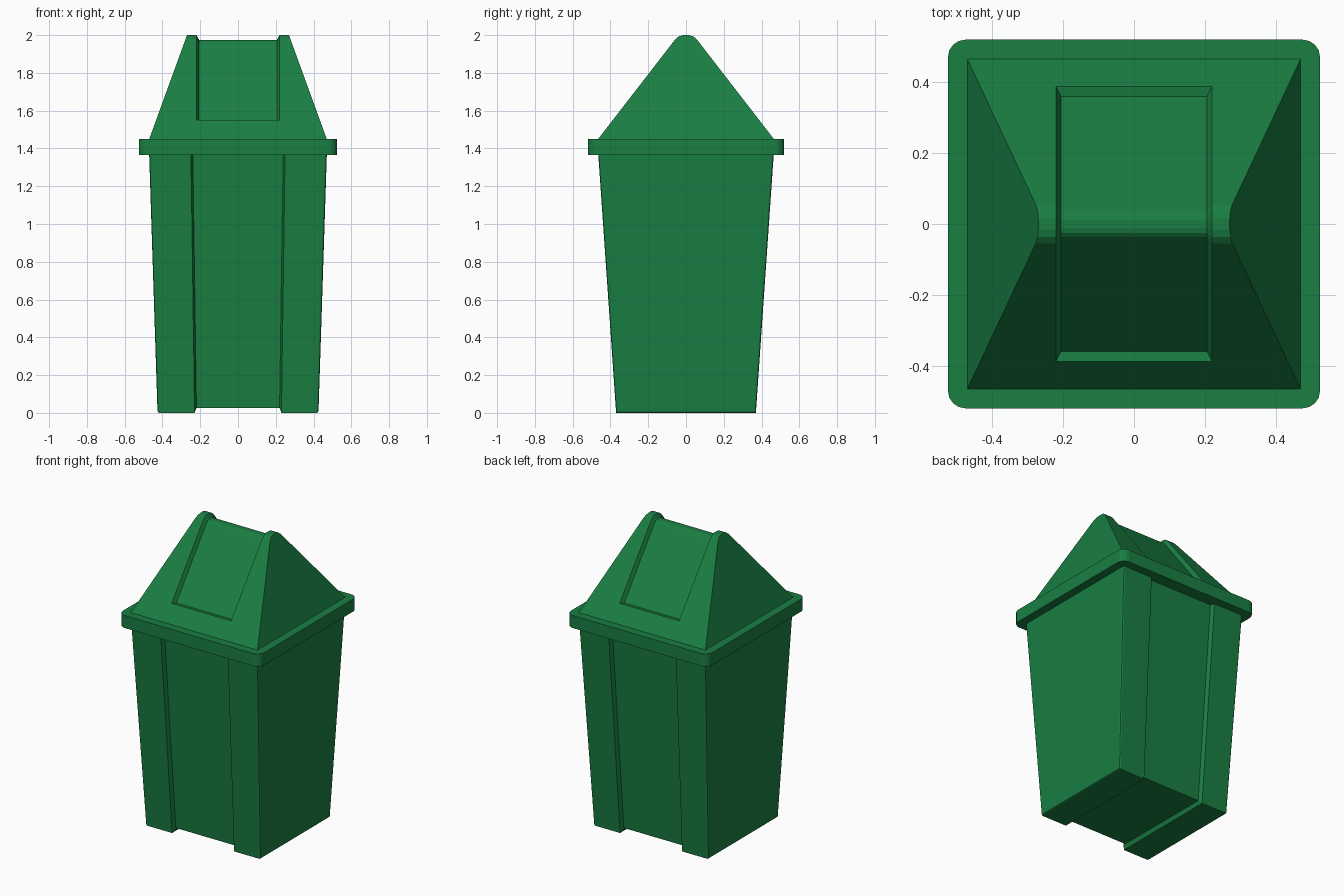
import bpy, bmesh

if "Cube" in bpy.data.objects:
    bpy.data.objects.remove(bpy.data.objects["Cube"])

green = bpy.data.materials.new("green_plastic")
green.diffuse_color = (0.01, 0.21, 0.055, 1)
green.use_nodes = True
green.node_tree.nodes["Principled BSDF"].inputs["Base Color"].default_value = green.diffuse_color


def finish(name, bm):
    mesh = bpy.data.meshes.new(name)
    bm.to_mesh(mesh)
    bm.free()
    mesh.materials.append(green)
    obj = bpy.data.objects.new(name, mesh)
    bpy.context.collection.objects.link(obj)
    return obj


def wrapped_shell(name, rows, recess, inset, depth, corner=0.0):
    """Solid from (y, z, half strip, half width) rows, with a recessed centre strip."""
    bm = bmesh.new()
    grid = [[bm.verts.new((x, y, z)) for x in (-xe, -xc, xc, xe)]
            for y, z, xc, xe in rows]
    n = len(rows)
    centre = []
    for i in range(n):
        a, b = grid[i], grid[(i + 1) % n]
        for c in range(3):
            f = bm.faces.new((a[c], a[c + 1], b[c + 1], b[c]))
            if c == 1 and i in recess:
                centre.append(f)
    caps = [bm.faces.new([r[k] for r in grid]) for k in (0, 3)]
    bmesh.ops.recalc_face_normals(bm, faces=bm.faces[:])
    cap_edges = [e for f in caps for e in f.edges]
    bmesh.ops.inset_region(bm, faces=centre, thickness=inset, depth=-depth,
                           use_even_offset=True, use_boundary=True)
    if corner:
        bmesh.ops.bevel(bm, geom=cap_edges, offset=corner, segments=2,
                        profile=0.5, affect='EDGES')
    return finish(name, bm)


# Tapered bin body; the channel runs down the front, under and up the back
wrapped_shell("bin_body", [
    (-0.468, 1.42, 0.25, 0.472), (-0.37, 0, 0.23, 0.426),
    (0.37, 0, 0.23, 0.426), (0.468, 1.42, 0.25, 0.472)],
    recess=(0, 1, 2), inset=0.01, depth=0.027, corner=0.01)

# Rim with rounded corners
bm = bmesh.new()
bmesh.ops.create_cube(bm, size=1)
for v in bm.verts:
    v.co = (v.co.x * 1.05, v.co.y * 1.04, 1.408 + v.co.z * 0.084)
upright = [e for e in bm.edges if abs(e.verts[0].co.z - e.verts[1].co.z) > 0.01]
bmesh.ops.bevel(bm, geom=upright, offset=0.05, segments=4, profile=0.5, affect='EDGES')
finish("rim", bm)

# Lid with a rounded ridge; the flap is recessed over both slopes
half = [(-0.465, 1.45), (-0.388, 1.55), (-0.055, 1.98), (-0.037, 1.994), (-0.015, 2.0)]
profile = half + [(-y, z) for y, z in reversed(half)]
wrapped_shell("lid", [(y, z, 0.22, 0.47 - 0.2 * (z - 1.45) / 0.55) for y, z in profile],
              recess=range(1, 8), inset=0.014, depth=0.025)
